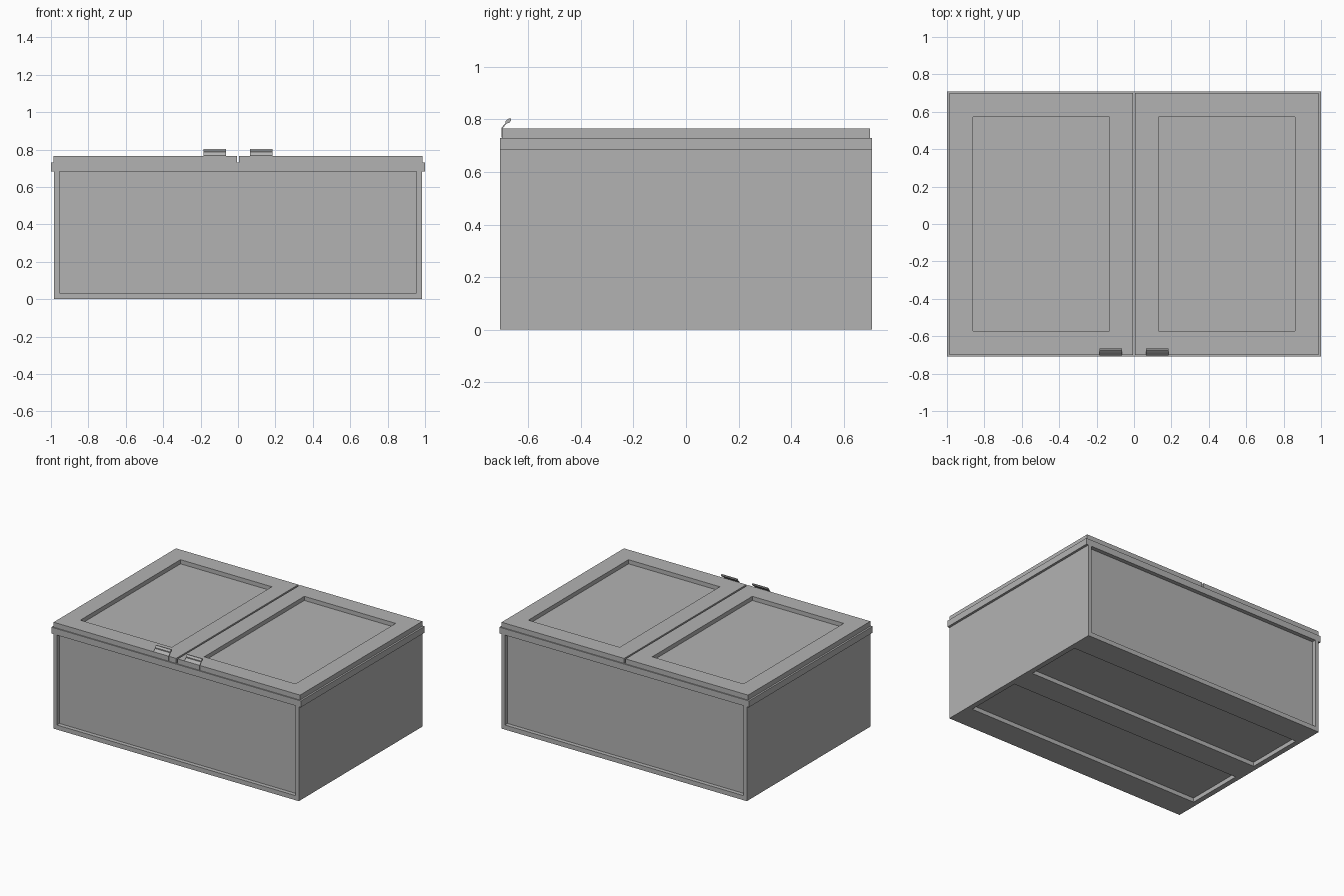
import bpy
import bmesh

if "Cube" in bpy.data.objects:
    bpy.data.objects.remove(bpy.data.objects["Cube"])

grey = bpy.data.materials.new("plain grey")
grey.diffuse_color = (0.45, 0.45, 0.45, 1.0)
grey.use_nodes = True
grey.node_tree.nodes["Principled BSDF"].inputs["Base Color"].default_value = grey.diffuse_color


def finish(bm, name):
    bmesh.ops.recalc_face_normals(bm, faces=bm.faces)
    mesh = bpy.data.meshes.new(name)
    bm.to_mesh(mesh)
    bm.free()
    mesh.materials.append(grey)
    obj = bpy.data.objects.new(name, mesh)
    bpy.context.collection.objects.link(obj)
    return obj


def box(name, x, y, z):
    """Box from (min, max) ranges."""
    bm = bmesh.new()
    bmesh.ops.create_cube(bm, size=1.0)
    for v in bm.verts:
        v.co = [r[0] if c < 0 else r[1] for c, r in zip(v.co, (x, y, z))]
    return finish(bm, name)


def cut(obj, x, y, z):
    """Carve a rectangular recess out of an object."""
    cutter = box("recess_cutter", x, y, z)
    cutter.hide_render = True
    mod = obj.modifiers.new("recess", 'BOOLEAN')
    mod.operation = 'DIFFERENCE'
    mod.solver = 'EXACT'
    mod.object = cutter
    bpy.context.view_layer.objects.active = obj
    bpy.ops.object.modifier_apply(modifier=mod.name)
    bpy.data.objects.remove(cutter)


def extrude_profile(name, points, x0, x1):
    """Extrude a closed (y, z) outline along x."""
    bm = bmesh.new()
    face = bm.faces.new([bm.verts.new((x0, y, z)) for y, z in points])
    new = bmesh.ops.extrude_face_region(bm, geom=[face])["geom"]
    for v in new:
        if isinstance(v, bmesh.types.BMVert):
            v.co.x = x1
    return finish(bm, name)


# Main body, with recessed front and back panels and two recesses underneath
body = box("body", (-0.983, 0.983), (-0.708, 0.708), (0, 0.70))
for s in (-1, 1):
    cut(body, (-0.955, 0.955), sorted((s * 0.678, s * 0.8)), (0.033, 0.8))
    cut(body, (-0.945, 0.945), sorted((s * 0.092, s * 0.52)), (-0.1, 0.03))

# Rim that overhangs the sides
box("rim", (-1, 1), (-0.708, 0.708), (0.684, 0.730))

# Handle outline: plate on the lid edge, tilted tab, thickened grip
handle_outline = [
    (-0.703, 0.732), (-0.699, 0.732), (-0.699, 0.766), (-0.682, 0.785),
    (-0.673, 0.787), (-0.666, 0.796), (-0.667, 0.804), (-0.675, 0.804),
    (-0.687, 0.793), (-0.687, 0.786), (-0.703, 0.768),
]

# Two lid leaves with sunken panels, each with a handle at the front
for s, side in ((-1, "left"), (1, "right")):
    lid = box(side + "_lid", sorted((s * 0.006, s * 0.987)), (-0.70, 0.70), (0.730, 0.766))
    cut(lid, sorted((s * 0.13, s * 0.862)), (-0.573, 0.573), (0.736, 0.9))
    extrude_profile(side + "_handle", handle_outline, s * 0.063, s * 0.185)
